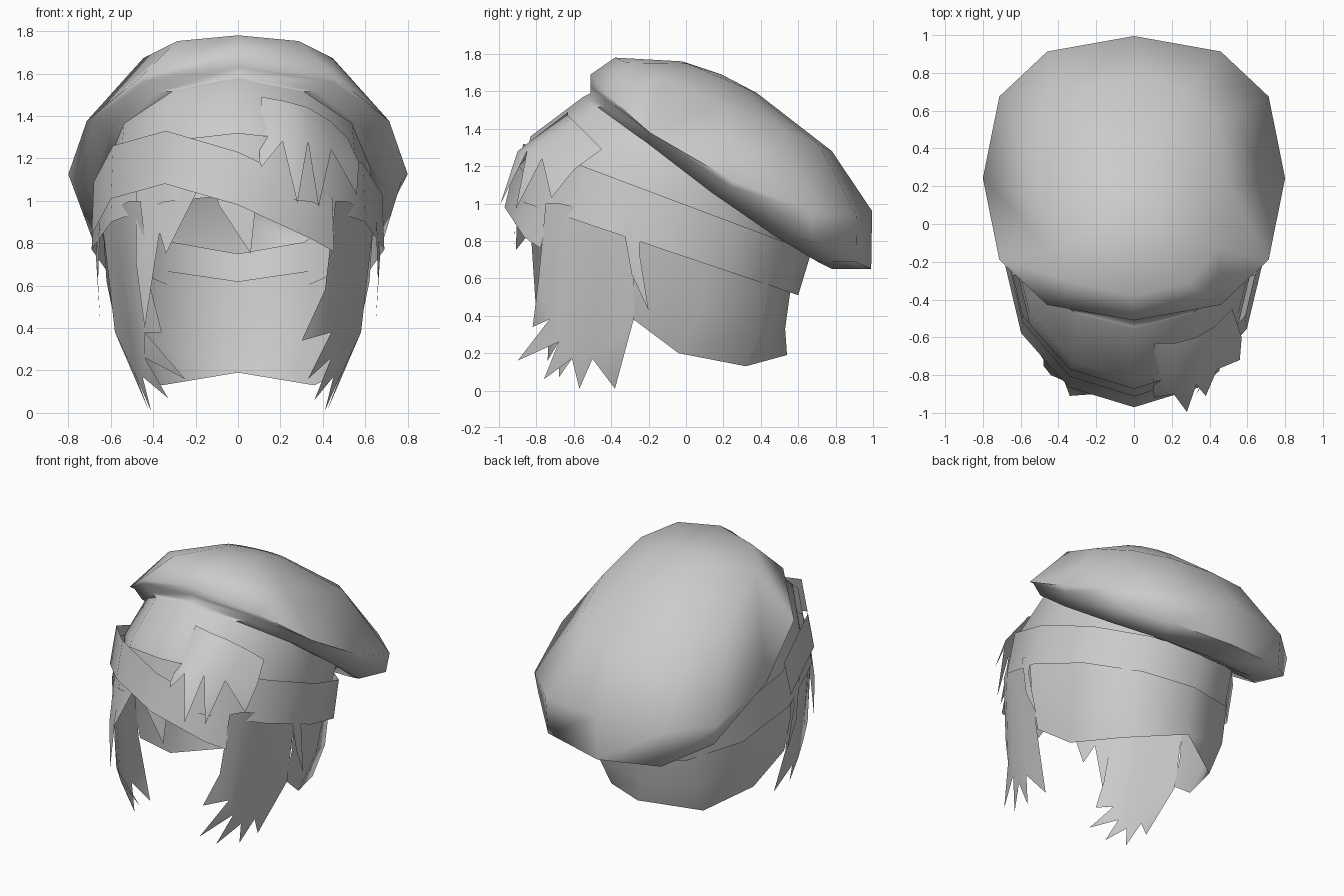
import bpy, bmesh, math
from mathutils import Vector

cube = bpy.data.objects.get("Cube")
if cube:
    bpy.data.objects.remove(cube)

grey = bpy.data.materials.new("plain grey")
grey.use_nodes = True
grey.diffuse_color = (0.6, 0.6, 0.6, 1)
grey.node_tree.nodes["Principled BSDF"].inputs["Base Color"].default_value = (0.6, 0.6, 0.6, 1)

FULL_TURN = range(0, 360, 30)
HEAD_CENTRE = Vector((0, -0.1, 0.8))


def finish(name, verts, faces, angle=60):
    """Make an object whose faces all point away from the head."""
    mesh = bpy.data.meshes.new(name)
    bm = bmesh.new()
    vs = [bm.verts.new(v) for v in verts]
    for f in faces:
        bm.faces.new([vs[i] for i in f])
    bmesh.ops.recalc_face_normals(bm, faces=bm.faces[:])
    bm.normal_update()
    out = sum(f.normal.dot(f.calc_center_median() - HEAD_CENTRE) * f.calc_area() for f in bm.faces)
    if out < 0:
        bmesh.ops.reverse_faces(bm, faces=bm.faces[:])
    bm.to_mesh(mesh)
    bm.free()
    obj = bpy.data.objects.new(name, mesh)
    bpy.context.collection.objects.link(obj)
    mesh.materials.append(grey)
    bpy.ops.object.select_all(action='DESELECT')
    obj.select_set(True)
    bpy.context.view_layer.objects.active = obj
    bpy.ops.object.shade_smooth_by_angle(angle=math.radians(angle))


def ring(front, back, half_width, sag=0, power=1, degrees=FULL_TURN):
    """Tilted oval through a front and a back (y, z) point.
    The sides may sag, and a power below one makes the oval squarer."""
    f, b = Vector((0, *front)), Vector((0, *back))
    mid, half = (f + b) / 2, (f - b) / 2
    points = []
    for d in degrees:
        s, c = math.sin(math.radians(d)), math.cos(math.radians(d))
        s, c = (math.copysign(abs(v) ** power, v) for v in (s, c))
        points.append(mid + half * c + Vector((half_width * s, 0, -sag * s * s)))
    return points


def loft(name, rows, closed=True, tip=None, angle=60):
    n = len(rows[0])
    verts = [p for row in rows for p in row]
    faces = []
    for r in range(len(rows) - 1):
        for i in range(n if closed else n - 1):
            j = (i + 1) % n
            faces.append((r * n + i, r * n + j, r * n + n + j, r * n + n + i))
    if tip:
        last = len(verts) - n
        verts.append(tip)
        faces += [(last + i, last + (i + 1) % n, len(verts) - 1) for i in range(n)]
    finish(name, verts, faces, angle)


def lock(name, root, notch, tips, side=1):
    """Hair sheet: a root row, a row of notches and one pointed tip per gap."""
    n = len(root)
    verts = [(x * side, y, z) for x, y, z in root + notch + tips]
    faces = [(i, i + 1, n + i + 1, n + i) for i in range(n - 1)]
    faces += [(n + i, n + i + 1, 2 * n + i) for i in range(n - 1)]
    finish(name, verts, faces)


# Beret: a puffy tilted cap with a rolled rim, starting at the crown's top edge
crown_edge = ring((-0.55, 1.57), (0.62, 0.75), 0.62)
loft("beret", [
    crown_edge,
    ring((-0.51, 1.59), (0.78, 0.65), 0.69, 0.06, 0.9),
    ring((-0.51, 1.63), (0.99, 0.65), 0.77, 0.05, 0.8),
    ring((-0.51, 1.69), (0.995, 0.96), 0.80, 0.20, 0.8),
    ring((-0.38, 1.78), (0.78, 1.28), 0.50, 0, 0.8),
    ring((-0.02, 1.76), (0.38, 1.59), 0.20),
], tip=(0, 0.19, 1.69), angle=85)

# Hair crown under the beret
loft("hair_crown", [
    crown_edge,
    ring((-0.83, 1.36), (0.61, 0.69), 0.64),
    ring((-0.89, 1.12), (0.57, 0.56), 0.64),
])

# Headband around the whole head
loft("headband", [
    ring((-0.94, 1.03), (0.60, 0.51), 0.69),
    ring((-0.87, 1.32), (0.67, 0.74), 0.68),
])

# Second wrap of cloth, slanting down across the forehead
wrap_turns = [-90, -60, -30, 0, 30, 41]
wrap_heights = [0.84, 1.01, 1.08, 0.98, 0.82, 0.76]
wrap_low = ring((-0.97, 0), (0.60, 0), 0.69, degrees=wrap_turns)
wrap_high = ring((-0.91, 0), (0.66, 0), 0.68, degrees=wrap_turns)
for low, high, z in zip(wrap_low, wrap_high, wrap_heights):
    low.z, high.z = z, z + 0.25
loft("slanted_wrap", [wrap_low, wrap_high], closed=False)

# Back hair: half of each row, mirrored
half_rows = [
    [(0, 0.57, 0.62), (0.41, 0.45, 0.68), (0.60, 0.13, 0.82), (0.64, -0.28, 0.92)],
    [(0, 0.53, 0.33), (0.40, 0.40, 0.33), (0.56, 0.08, 0.45), (0.62, -0.28, 0.62)],
    [(0, 0.54, 0.19), (0.36, 0.32, 0.13), (0.50, -0.04, 0.20), (0.57, -0.28, 0.38)],
]
loft("back_hair", [[(-x, y, z) for x, y, z in row[:0:-1]] + row for row in half_rows], closed=False)

# Long side locks, with different front tips, and the short locks behind them
left_tips = [(0.30, -0.82, 0.34), (0.33, -0.90, 0.16), (0.36, -0.76, 0.06)]
right_tips = [(0.36, -0.81, 0.38), (0.25, -0.74, 0.16), (0.33, -0.68, 0.07)]
for side, word, front_tips in ((1, "left", left_tips), (-1, "right", right_tips)):
    lock(word + "_side_lock",
         [(0.46, -0.75, 1.00), (0.51, -0.67, 1.00), (0.55, -0.59, 0.98),
          (0.58, -0.51, 0.96), (0.61, -0.42, 0.94), (0.64, -0.27, 0.90)],
         [(0.41, -0.79, 0.58), (0.44, -0.73, 0.38), (0.44, -0.68, 0.26),
          (0.45, -0.61, 0.17), (0.48, -0.50, 0.17), (0.58, -0.28, 0.38)],
         front_tips + [(0.41, -0.57, 0.01), (0.42, -0.38, 0.01)], side)
    lock(word + "_short_lock",
         [(0.65, -0.34, 0.90), (0.66, -0.24, 0.88)],
         [(0.66, -0.29, 0.62), (0.67, -0.25, 0.74)],
         [(0.65, -0.20, 0.43)], side)

# Fringe tuft falling over the headband
lock("fringe_tuft",
     [(0.11, -0.63, 1.49), (0.22, -0.63, 1.47), (0.33, -0.60, 1.44),
      (0.43, -0.54, 1.38), (0.52, -0.45, 1.29)],
     [(0.10, -0.90, 1.19), (0.21, -0.90, 1.28), (0.33, -0.85, 1.28),
      (0.44, -0.77, 1.24), (0.57, -0.60, 1.18)],
     [(0.11, -0.92, 1.16), (0.28, -0.995, 0.99), (0.38, -0.91, 0.97), (0.56, -0.72, 1.03)])

# Small strands below the headband
lock("right_fringe_strand",
     [(-0.48, -0.68, 1.08), (-0.36, -0.78, 1.10), (-0.20, -0.86, 1.08)],
     [(-0.48, -0.75, 0.70), (-0.37, -0.83, 0.85), (-0.20, -0.90, 1.03)],
     [(-0.44, -0.80, 0.40), (-0.34, -0.91, 0.75)])
lock("middle_fringe_strand",
     [(-0.12, -0.89, 1.08), (0.08, -0.89, 1.08)],
     [(-0.09, -0.91, 0.98), (0.08, -0.91, 0.95)],
     [(0.06, -0.92, 0.75)])
